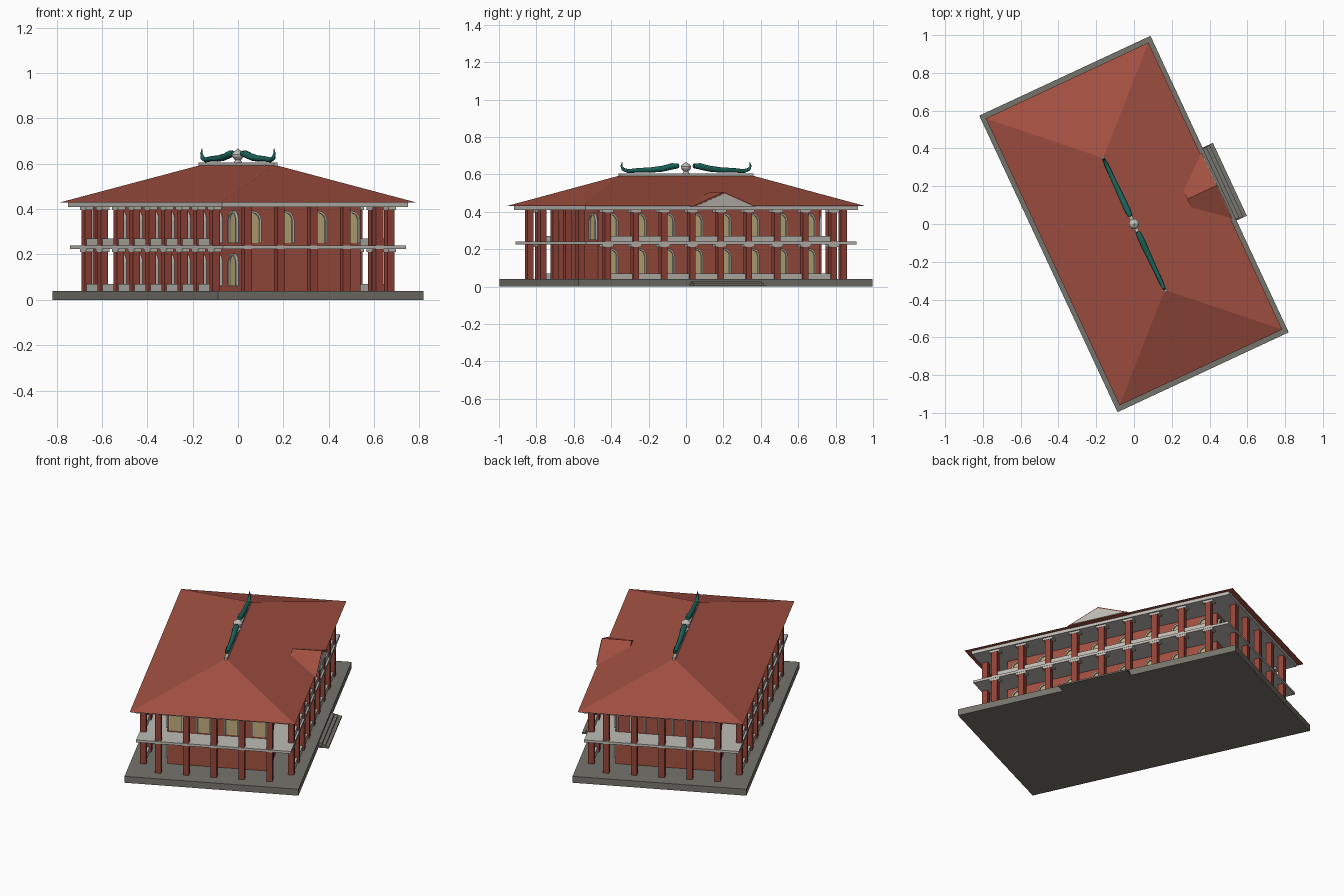
import bpy, bmesh, math
from mathutils import Matrix, Vector

cube = bpy.data.objects.get("Cube")
if cube:
    bpy.data.objects.remove(cube)

TURN = Matrix.Rotation(math.radians(25), 4, 'Z')   # the whole building stands at an angle


def material(name, rgb):
    m = bpy.data.materials.new(name)
    m.use_nodes = True
    m.diffuse_color = (*rgb, 1)
    m.node_tree.nodes["Principled BSDF"].inputs["Base Color"].default_value = (*rgb, 1)
    return m


RED = material("brick red", (0.36, 0.08, 0.053))
COLUMN = material("column red", (0.30, 0.058, 0.04))
STONE = material("pale stone", (0.52, 0.50, 0.46))
BASE = material("dark stone", (0.18, 0.175, 0.15))
PANE = material("warm pane", (0.52, 0.42, 0.20))
TEAL = material("teal glaze", (0.012, 0.13, 0.11))


def finish(name, bm, mat):
    bmesh.ops.recalc_face_normals(bm, faces=bm.faces)
    bm.transform(TURN)
    mesh = bpy.data.meshes.new(name)
    bm.to_mesh(mesh)
    bm.free()
    mesh.materials.append(mat)
    obj = bpy.data.objects.new(name, mesh)
    bpy.context.collection.objects.link(obj)
    return obj


def add_box(bm, x, y, z0, z1, hx, hy):
    mat = Matrix.Translation((x, y, (z0 + z1) / 2)) @ Matrix.Diagonal((2 * hx, 2 * hy, z1 - z0, 1))
    bmesh.ops.create_cube(bm, size=1, matrix=mat)


def boxes(name, mat, items):
    bm = bmesh.new()
    for item in items:
        add_box(bm, *item)
    return finish(name, bm, mat)


# Plinth, steps, walls and slabs
boxes("plinth", BASE, [(0, 0, 0, 0.04, 0.5, 0.866)])
boxes("entrance_steps", BASE, [(0.5, 0, 0, 0.027 - 0.009 * i, 0.02 + 0.02 * i, 0.205 + 0.004 * i)
                               for i in range(3)])
boxes("walls", RED, [(0, 0, 0.04, 0.41, 0.29, 0.655)])
boxes("balcony_slab", STONE, [(0, 0, 0.225, 0.24, 0.445, 0.797)])
boxes("eaves_slab", STONE, [(0, 0, 0.41, 0.43, 0.452, 0.804)])

# Columns on all four sides, with capitals and parapets along the long sides
BAY = 1 / 6
long_rows = [(s * 0.425, i * BAY) for s in (-1, 1) for i in range(-4, 5)]
end_rows = [(i * 0.16, s * 0.775) for s in (-1, 1) for i in range(-2, 3)]
boxes("columns", COLUMN, [(x, y, 0.04, 0.41, 0.0175, 0.0175) for x, y in long_rows + end_rows])
boxes("capitals", STONE, [(x, y, z - 0.013, z, 0.0185, 0.032)
                          for x, y in long_rows for z in (0.225, 0.41)])
boxes("parapets", STONE, [(s * 0.425, (i + 0.5) * BAY, z, z + 0.03, 0.009, 0.066)
                          for s in (-1, 1) for i in range(-4, 4) for z in (0.04, 0.24)])


# Arched windows
def arch(half, z0, spring, rise):
    pts = [(-half, z0)]
    for i in range(9):
        a = math.pi * (1 - i / 8)
        pts.append((half * math.cos(a), spring + rise * math.sin(a)))
    return pts + [(half, z0)]


def windows(name, angle, dist, centres, floors, panes=True):
    rot = Matrix.Rotation(angle, 4, 'Z')
    frame, glass = bmesh.new(), bmesh.new()
    for c in centres:
        for z in floors:
            def place(p, out):
                return rot @ Vector((dist + out, c + p[0], z + p[1]))
            inner = arch(0.034, 0.0, 0.10, 0.034)
            outer = arch(0.043, 0.0, 0.10, 0.043)
            rings = [[frame.verts.new(place(p, d)) for p in pts]
                     for pts, d in ((inner, 0), (inner, 0.012), (outer, 0.012), (outer, 0))]
            for r0, r1 in zip(rings, rings[1:]):
                for i in range(len(inner) - 1):
                    frame.faces.new((r0[i], r0[i + 1], r1[i + 1], r1[i]))
            if panes:
                face = glass.faces.new([glass.verts.new(place(p, 0.0)) for p in inner])
                ext = bmesh.ops.extrude_face_region(glass, geom=[face])["geom"]
                step = rot.to_3x3() @ Vector((0.004, 0, 0))
                bmesh.ops.translate(glass, vec=step,
                                    verts=[v for v in ext if isinstance(v, bmesh.types.BMVert)])
    finish(name + "_frames", frame, STONE)
    if panes:
        finish(name + "_panes", glass, PANE)
    else:
        glass.free()


side = [(i + 0.5) * BAY for i in range(-4, 4)]
end = [-0.24, -0.08, 0.08, 0.24]
windows("left_windows", 0, 0.29, side, (0.062, 0.25))
windows("right_windows", math.pi, 0.29, side, (0.062, 0.25))
windows("front_windows", -math.pi / 2, 0.655, end, (0.25,))
windows("back_windows", math.pi / 2, 0.655, end, (0.25,), panes=False)

# Hipped roof
bm = bmesh.new()
eave = [bm.verts.new((x * 0.475, y * 0.838, 0.43)) for x, y in ((-1, -1), (1, -1), (1, 1), (-1, 1))]
r0, r1 = (bm.verts.new((0, y, 0.595)) for y in (-0.385, 0.385))
for f in (eave, (eave[0], eave[1], r0), (eave[1], eave[2], r1, r0),
          (eave[2], eave[3], r1), (eave[3], eave[0], r0, r1)):
    bm.faces.new(f)
finish("hip_roof", bm, RED)


# Entrance gable
def gable(name, mat, x0, x1, half, z0, z1):
    bm = bmesh.new()
    tri = [[bm.verts.new((x, y, z)) for y, z in ((-half, z0), (half, z0), (0, z1))] for x in (x0, x1)]
    for t in tri:
        bm.faces.new(t)
    for i in range(3):
        j = (i + 1) % 3
        bm.faces.new((tri[0][i], tri[0][j], tri[1][j], tri[1][i]))
    finish(name, bm, mat)


gable("entrance_gable", RED, 0.312, 0.483, 0.19, 0.428, 0.506)
gable("pediment", STONE, 0.48, 0.487, 0.165, 0.431, 0.498)

# Ridge cap and central urn
boxes("ridge_cap", STONE, [(0, 0, 0.585, 0.605, 0.009, 0.395)])
bm = bmesh.new()
profile = [(0, 0.603), (0.02, 0.603), (0.013, 0.616), (0.027, 0.632),
           (0.028, 0.642), (0.018, 0.655), (0.008, 0.66), (0, 0.668)]
verts = [bm.verts.new((r, 0, z)) for r, z in profile]
edges = [bm.edges.new(p) for p in zip(verts, verts[1:])]
bmesh.ops.spin(bm, geom=verts + edges, axis=(0, 0, 1), cent=(0, 0, 0), steps=12, angle=2 * math.pi)
bmesh.ops.remove_doubles(bm, verts=bm.verts, dist=0.0005)
finish("ridge_urn", bm, STONE)

# Serpents lying along the ridge, tails curled upwards
path = [(0.045, 0.645, 0.012), (0.08, 0.643, 0.017), (0.14, 0.63, 0.016), (0.21, 0.623, 0.014),
        (0.28, 0.622, 0.012), (0.34, 0.617, 0.011), (0.372, 0.627, 0.009),
        (0.381, 0.645, 0.006), (0.376, 0.667, 0.001)]
for s, name in ((-1, "front_serpent"), (1, "back_serpent")):
    curve = bpy.data.curves.new(name, 'CURVE')
    curve.dimensions = '3D'
    curve.bevel_depth = 1
    curve.bevel_resolution = 2
    curve.use_fill_caps = True
    spline = curve.splines.new('POLY')
    spline.points.add(len(path) - 1)
    for p, (y, z, r) in zip(spline.points, path):
        p.co = (0, s * y, z, 1)
        p.radius = r
    curve.materials.append(TEAL)
    obj = bpy.data.objects.new(name, curve)
    obj.matrix_world = TURN
    bpy.context.collection.objects.link(obj)
